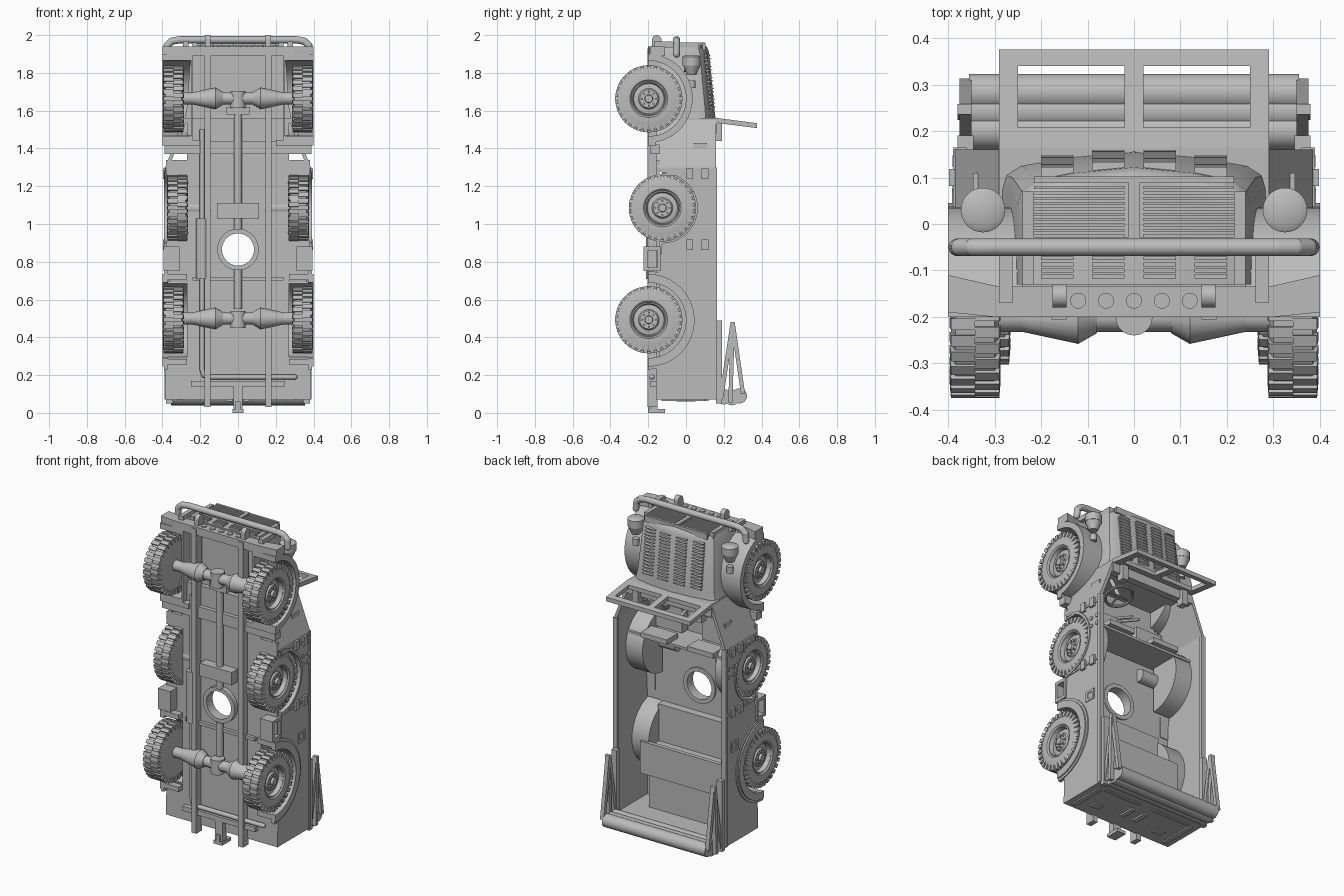
import bpy, bmesh
from math import sin, cos, pi, radians
from mathutils import Vector, Matrix

if "Cube" in bpy.data.objects:
    bpy.data.objects.remove(bpy.data.objects["Cube"])

GREY = (0.5, 0.5, 0.5, 1)
mat = bpy.data.materials.new("plain grey")
mat.use_nodes = True
mat.diffuse_color = GREY
mat.node_tree.nodes["Principled BSDF"].inputs["Base Color"].default_value = GREY


def make(name, bm, mirror=False, smooth=False):
    """Turn a bmesh into a named object, with an optional copy across x."""
    if mirror:
        dup = bmesh.ops.duplicate(bm, geom=bm.verts[:] + bm.edges[:] + bm.faces[:])["geom"]
        for v in dup:
            if isinstance(v, bmesh.types.BMVert):
                v.co.x *= -1
    bmesh.ops.recalc_face_normals(bm, faces=bm.faces[:])
    me = bpy.data.meshes.new(name)
    bm.to_mesh(me)
    bm.free()
    ob = bpy.data.objects.new(name, me)
    bpy.context.collection.objects.link(ob)
    me.materials.append(mat)
    if smooth:
        bpy.ops.object.select_all(action="DESELECT")
        ob.select_set(True)
        bpy.context.view_layer.objects.active = ob
        bpy.ops.object.shade_smooth_by_angle(angle=radians(35))
    return ob


def add_prism(bm, pts, a, b, axis="x"):
    put = {"x": lambda p, q, t: (t, p, q), "y": lambda p, q, t: (p, t, q), "z": lambda p, q, t: (p, q, t)}[axis]
    lo = [bm.verts.new(put(p, q, a)) for p, q in pts]
    hi = [bm.verts.new(put(p, q, b)) for p, q in pts]
    bm.faces.new(lo)
    bm.faces.new(hi[::-1])
    for i in range(len(pts)):
        j = (i + 1) % len(pts)
        bm.faces.new((lo[i], lo[j], hi[j], hi[i]))


def add_box(bm, x0, x1, y0, y1, z0, z1):
    add_prism(bm, [(x0, y0), (x1, y0), (x1, y1), (x0, y1)], z0, z1, "z")


def add_rod(bm, p, q, r, r2=None, n=20):
    p, q = Vector(p), Vector(q)
    m = Matrix.Translation((p + q) / 2) @ (q - p).to_track_quat("Z", "Y").to_matrix().to_4x4()
    bmesh.ops.create_cone(bm, cap_ends=True, segments=n, radius1=r, radius2=r if r2 is None else r2,
                          depth=(q - p).length, matrix=m)


def prism(name, pts, a, b, axis="x", mirror=False, smooth=False):
    bm = bmesh.new()
    add_prism(bm, pts, a, b, axis)
    return make(name, bm, mirror, smooth)


def boxes(name, items, mirror=False):
    bm = bmesh.new()
    for it in items:
        add_box(bm, *it)
    return make(name, bm, mirror)


def rods(name, items, mirror=False):
    bm = bmesh.new()
    for it in items:
        add_rod(bm, *it)
    return make(name, bm, mirror, True)


def pipe(name, pts, r, mirror=False):
    bm = bmesh.new()
    for p, q in zip(pts, pts[1:]):
        add_rod(bm, p, q, r)
        bmesh.ops.create_uvsphere(bm, u_segments=16, v_segments=8, radius=r, matrix=Matrix.Translation(q))
    return make(name, bm, mirror, True)


def arc(cy, cz, r, ymin, n=28):
    """Points of a circle in y,z above ymin, running towards +z."""
    pts = [(cy + r * sin(pi * i / n), cz - r * cos(pi * i / n)) for i in range(n + 1)]
    return [p for p in pts if p[0] >= ymin - 1e-6]


def band(name, cy, cz, r0, r1, x0, x1, ymin):
    prism(name, arc(cy, cz, r1, ymin) + arc(cy, cz, r0, ymin)[::-1], x0, x1, mirror=True, smooth=True)


# Tub: floor with round hatch, side walls with wheel cut-outs, tapered cowl sides
FLOOR, TOP, ROAD, SPARE = -0.16, 0.16, (-0.2, 0.49), (-0.125, 1.085)
floor = prism("floor", [(-.27, .07), (.27, .07), (.27, 1.56), (-.27, 1.56)], FLOOR, -.14, "y")
bm = bmesh.new()
add_rod(bm, (0, -.3, .865), (0, .1, .865), .085, None, 40)
cutter = make("hatch_cutter", bm)
cutter.hide_render = True
mod = floor.modifiers.new("hatch", "BOOLEAN")
mod.object, mod.solver = cutter, "EXACT"
bpy.context.view_layer.objects.active = floor
bpy.ops.object.modifier_apply(modifier="hatch")
bpy.data.objects.remove(cutter)
ring = [(.865 + .11 * cos(t * pi / 20), .11 * sin(t * pi / 20)) for t in range(41)]
hole = [(.865 + .085 * cos(t * pi / 20), .085 * sin(t * pi / 20)) for t in range(41)]
bm = bmesh.new()
for i in range(40):
    add_prism(bm, [(p[1], p[0]) for p in (ring[i], ring[i + 1], hole[i + 1], hole[i])], -.19, -.13, "y")
make("hatch_ring", bm)
boxes("floor_edges", [(.26, .38, FLOOR, -.14, a, b) for a, b in ((.07, .28), (.7, .91), (1.26, 1.34))], True)
wall = [(FLOOR, .07)] + arc(*ROAD, .2, FLOOR) + arc(*SPARE, .185, FLOOR) + [(FLOOR, 1.3), (TOP, 1.3), (TOP, .07)]
prism("side_wall", wall, .365, .385, mirror=True)
prism("cowl_side", [(.385, 1.3), (.29, 1.55), (.27, 1.55), (.365, 1.3)], FLOOR, TOP, "y", True)
boxes("firewall", [(-.29, .29, FLOOR, .165, 1.535, 1.56), (-.29, .29, .12, .165, 1.48, 1.55)])
boxes("rear_panel", [(-.385, .385, FLOOR, TOP, .07, .09)])
boxes("top_rail", [(.36, .39, .145, .165, .07, 1.3)], True)

# Wheel wells
for nm, (cy, cz), r in (("rear_well", ROAD, .2), ("spare_well", SPARE, .185)):
    band(nm, cy, cz, r, r + .012, .255, .37, FLOOR)
    prism(nm + "_inner", arc(cy, cz, r + .012, FLOOR), .25, .262, mirror=True)
band("rear_flare", *ROAD, .2, .245, .37, .4, -.2)
band("rear_flare_rim", *ROAD, .245, .26, .37, .392, -.2)
band("spare_flare", *SPARE, .185, .2, .37, .392, FLOOR)
band("front_fender", -.2, 1.665, .2, .235, .24, .4, -.2)
prism("front_well_inner", arc(-.2, 1.665, .22, -.2), .24, .25, mirror=True)
boxes("fender_foot", [(.2, .4, -.2, -.16, 1.415, 1.445), (.2, .39, -.19, -.14, 1.37, 1.42),
                      (.27, .4, -.2, -.16, .255, .285), (.27, .4, -.2, -.16, .705, .735)], True)

# Hood: rounded section lofted from cowl to nose
def hood_ring(bm, half, top, z):
    pts = [(half, -.13), (half, top - .08), (half * .97, top - .05), (half * .86, top - .03), (half * .5, top - .012), (0, top)]
    pts += [(-x, y) for x, y in pts[-2::-1]]
    return [bm.verts.new((x, y, z)) for x, y in pts]


bm = bmesh.new()
rings = [hood_ring(bm, h, t, z) for h, t, z in
         ((.285, .155, 1.55), (.27, .15, 1.62), (.25, .122, 1.91), (.24, .112, 1.935), (.22, .1, 1.945))]
for a, b in zip(rings, rings[1:]):
    for i in range(len(a)):
        j = (i + 1) % len(a)
        bm.faces.new((a[i], a[j], b[j], b[i]))
bm.faces.new(rings[0])
bm.faces.new(rings[-1])
make("hood", bm, smooth=True)
boxes("grille_slats", [(s, s + .195, -.028 + .0115 * i, -.022 + .0115 * i, 1.93, 1.956)
                       for i in range(10) for s in (-.215, .02)])
boxes("grille_frame", [(-.012, .012, -.03, .1, 1.93, 1.96), (.215, .24, -.13, .07, 1.92, 1.96),
                       (.0, .24, -.04, -.028, 1.92, 1.96)], True)
boxes("grille_lintel", [(.0, .215, .088, .102, 1.92, 1.957)], True)
boxes("front_louvers", [(c - .035, c + .035, y, y + .008, 1.94, 1.956)
                        for c in (.055, .165) for y in (-.117, -.104, -.091, -.078)], True)
bm = bmesh.new()
for c in (.055, .165):
    for i in range(15):
        z = 1.61 + i * .0195
        y = .15 - (z - 1.62) * .097 - c * .1
        add_prism(bm, [(y - .02, z), (y - .005, z), (y + .014, z + .012), (y - .02, z + .014)], c - .035, c + .035)
make("hood_louvers", bm, True)
rods("hood_spine", [((0, .15, 1.56), (0, .108, 1.93), .006)])

# Head lamps and side lamps
rods("head_lamp", [((.325, .03, 1.84), (.325, .03, 1.885), .048, None, 32),
                   ((.325, .03, 1.79), (.325, .03, 1.84), .025, .046, 32),
                   ((.325, .03, 1.885), (.325, .03, 1.893), .048, .036, 32),
                   ((.325, -.01, 1.82), (.325, .03, 1.82), .014),
                   ((.325, .03, 1.72), (.325, .03, 1.76), .02)], True)

# Front bumper, brush guard and tow hooks
prism("front_bumper", [(.4, -.11), (.4, -.19), (.3, -.2), (-.3, -.2), (-.4, -.19), (-.4, -.11), (-.29, -.135), (.29, -.135)],
      1.89, 1.94, "z")
rods("bumper_holes", [((x * .06, -.165, 1.93), (x * .06, -.165, 1.946), .017) for x in range(-2, 3)])
pipe("brush_guard", [(0, -.05, 1.975), (.31, -.05, 1.975), (.35, -.05, 1.968), (.375, -.05, 1.945), (.38, -.05, 1.9)], .019, True)
boxes("guard_strap", [(.262, .29, -.17, -.04, 1.935, 1.965)], True)
rods("tow_hook", [((.145, -.155, 1.975), (.175, -.155, 1.975), .025)], True)
boxes("hook_base", [(.145, .175, -.18, -.13, 1.93, 1.975)], True)

# Windscreen, leaning back
bm = bmesh.new()
for s in (-1, 1):
    add_box(bm, s * .25, s * .29, .165, .375, 0, .026)
for b in ((-.25, .25, .165, .208), (-.25, .25, .34, .375), (-.02, .02, .208, .34)):
    add_box(bm, *b, 0, .026)
for v in bm.verts:
    v.co.z += 1.535 - (v.co.y - .165) * .13
make("windscreen_frame", bm)
boxes("windscreen_hinge", [(.2, .24, .14, .19, 1.44, 1.54)], True)

# Folded canvas top and its bows
bm = bmesh.new()
for y, z, r in ((.2, .085, .04), (.243, .082, .042), (.283, .09, .04)):
    add_rod(bm, (-.355, y, z), (.355, y, z), r, None, 24)
make("canvas_roll", bm, smooth=True)
bm = bmesh.new()
for y, z, x in ((.185, .07, .35), (.235, .055, .355), (.302, .1, .35)):
    add_prism(bm, [(y - .011, z), (y + .011, z), (.258, .48), (.236, .48)], x, x + .025)
add_box(bm, .345, .38, .16, .19, .05, .49)
make("canvas_bows", bm, True)

# Interior: seats, rear deck, steering wheel and levers
boxes("seat_bulkhead", [(-.365, .365, -.14, .06, 1.17, 1.185)])
boxes("seat_pads", [(.07, .25, -.02, .09, 1.185, 1.215), (.07, .25, -.12, -.06, 1.2, 1.35)], True)
boxes("rear_deck", [(-.255, .255, -.14, .0, .09, .47), (-.255, .255, -.14, -.09, .47, .7)])
boxes("rear_bench", [(-.3, .3, .0, .025, .3, .5)])
bm = bmesh.new()
hub = Vector((.17, .07, 1.4))
rim = [hub + Vector((.08 * cos(t * pi / 12), .075 * sin(t * pi / 12), .025 * sin(t * pi / 12))) for t in range(25)]
for p, q in zip(rim, rim[1:]):
    add_rod(bm, p, q, .009, None, 10)
for t in (0, 6, 12, 18):
    add_rod(bm, hub, rim[t], .006, None, 8)
add_rod(bm, hub, (.17, .0, 1.54), .012)
make("steering_wheel", bm, smooth=True)
rods("levers", [((x, -.14, 1.4), (x, .02, 1.34), .008) for x in (-.02, .03)])

# Chassis rails, cross members, drive line and exhaust
boxes("chassis_rail", [(.145, .178, -.205, -.15, .03, 1.93)], True)
boxes("cross_members", [(-.25, .25, -.19, -.15, .14, .17), (-.3, .3, -.185, -.15, 1.37, 1.44),
                        (-.11, .11, -.22, -.15, 1.03, 1.11), (-.24, .24, -.18, -.15, .7, .72), (-.06, .06, -.2, -.15, 1.58, 1.62)])
rods("drive_shaft", [((0, -.18, .97), (0, -.18, 1.58), .022), ((0, -.18, .55), (0, -.18, .76), .022)])
for nm, z in (("rear_axle", .5), ("front_axle", 1.665)):
    rods(nm, [((0, -.2, z), (.31, -.2, z), .032), ((.12, -.2, z), (.25, -.2, z), .058, .03), ((.08, -.2, z), (.12, -.2, z), .035, .058),
              ((0, -.2, z - .05), (0, -.2, z + .04), .04), ((.165, -.2, z), (.165, -.14, z), .03)], True)
rods("spare_mount", [((.14, -.125, 1.085), (.28, -.125, 1.085), .04)], True)
pipe("exhaust", [(-.19, -.18, 1.5), (-.19, -.18, .23), (-.18, -.18, .2), (-.15, -.18, .19), (.3, -.18, .19)], .014)
rods("muffler", [((-.19, -.18, .71), (-.19, -.18, 1.03), .032)])

# Rear hitch and tail details
boxes("rear_hitch", [(-.025, .025, -.19, -.15, .02, .17), (-.03, .03, -.2, -.11, .0, .02), (-.012, .012, -.2, -.18, .0, .06)])
boxes("tail_blocks", [(.2, .26, -.08, -.03, .062, .07), (.05, .3, .1, .12, .064, .07), (.32, .35, -.13, .1, .062, .07),
                      (.03, .06, -.05, .05, .06, .07)], True)

# Side steps, brackets and fittings
boxes("side_step", [(.31, .395, -.225, -.205, .75, .88), (.31, .395, -.15, -.135, .75, .88),
                    (.31, .395, -.225, -.14, .75, .77), (.31, .395, -.225, -.14, .86, .88), (.31, .35, -.21, -.14, .76, .87)], True)
boxes("side_brackets", [(.38, .398, y - .018, y + .018, z - .028, z + .028)
                        for y, z in ((.02, .89), (.1, .89), (.02, 1.265), (.1, 1.265))], True)
boxes("side_straps", [(.38, .39, -.13, .15, z, z + .012) for z in (.88, 1.255)], True)
boxes("side_sockets", [(.38, .39, .04, .11, .64, .655), (.38, .39, .04, .11, .69, .705),
                       (.38, .39, .04, .055, .64, .7), (.38, .39, .095, .11, .64, .7),
                       (.33, .346, .04, .11, 1.4, 1.43)], True)
rods("side_rivets", [((.38, y, z), (.391, y, z), .012) for y in (.085, .135) for z in (1.12, 1.17)], True)


# Wheels: turned tyre and dished rim, with chunky lugs
def wheel(name, x, cy, cz):
    w, n = .052, 48
    prof = [(-w, .09), (-w, .145), (-.042, .17), (.042, .17), (w, .145), (w, .1), (.044, .092), (.046, .086),
            (.02, .08), (.024, .055), (.034, .048), (.034, .022), (.05, .02), (.05, 0)]
    bm = bmesh.new()
    loops = [[bm.verts.new((px, r * cos(2 * pi * i / n), r * sin(2 * pi * i / n))) for i in range(n)] for px, r in prof]
    for a, b in zip(loops, loops[1:]):
        for i in range(n):
            j = (i + 1) % n
            bm.faces.new((a[i], a[j], b[j], b[i]))
    bm.faces.new(loops[0])
    bmesh.ops.remove_doubles(bm, verts=bm.verts[:], dist=1e-5)
    for k in range(60):
        side = -1 if k % 2 else 1
        t = k * pi / 30
        lug = [bm.verts.new(Matrix.Rotation(t + d, 3, "X") @ Vector((side * u, r, 0)))
               for d in (-.068, .068) for u, r in ((.0, .178), (w, .178), (w + .003, .143), (.0, .15))]
        a, b = lug[:4], lug[4:]
        bm.faces.new(a)
        bm.faces.new(b)
        for i in range(4):
            bm.faces.new((a[i], a[i - 1], b[i - 1], b[i]))
    for k in range(8):
        y, z = .037 * cos(k * pi / 4), .037 * sin(k * pi / 4)
        add_rod(bm, (.03, y, z), (.042, y, z), .006, None, 6)
    bmesh.ops.translate(bm, verts=bm.verts[:], vec=(x, cy, cz))
    make(name, bm, True, True)


wheel("front_wheels", .342, -.197, 1.663)
wheel("spare_wheels", .321, -.125, 1.085)
wheel("rear_wheels", .342, -.197, .493)
